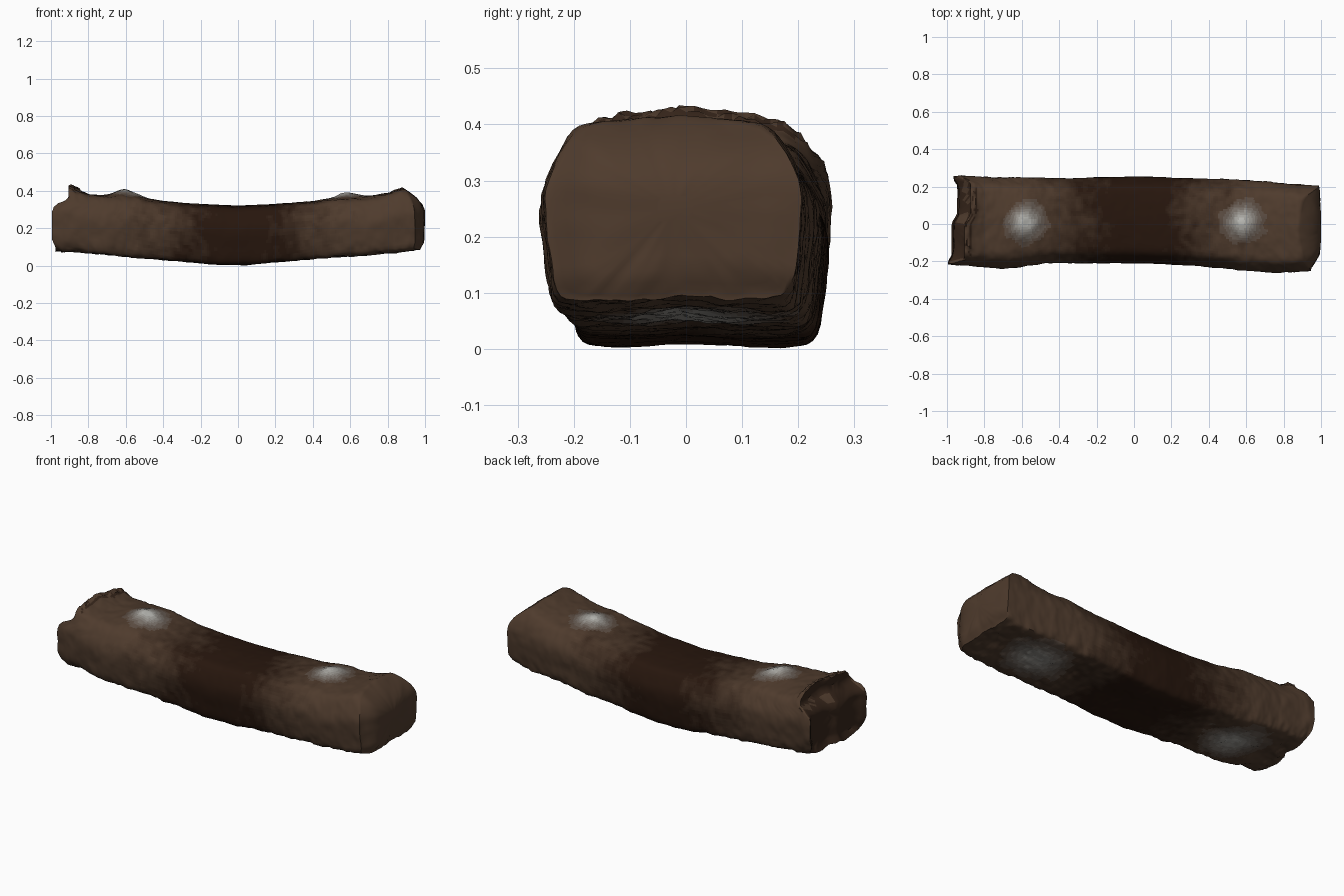
import bpy, bmesh, math
from mathutils import Vector, noise

if "Cube" in bpy.data.objects:
    bpy.data.objects.remove(bpy.data.objects["Cube"])

N = 96  # points around a section


def lerp_table(table, x):
    if x <= table[0][0]:
        return table[0][1]
    for (a, va), (b, vb) in zip(table, table[1:]):
        if x <= b:
            t = (x - a) / (b - a)
            return va + (vb - va) * t
    return table[-1][1]


def smooth(a, b, x):
    t = min(1, max(0, (x - a) / (b - a)))
    return t * t * (3 - 2 * t)


# Long profiles: underside, crown and both side walls
BOTTOM = [(-1, .085), (-.93, .08), (-.5, .04), (-.1, .005), (.05, .005), (.5, .045), (.85, .07), (1, .095)]
TOP = [(-1, .41), (-.9, .425), (-.8, .385), (-.7, .375), (-.55, .375), (-.4, .345), (-.2, .33), (0, .32),
       (.2, .33), (.4, .345), (.55, .365), (.7, .37), (.8, .39), (.87, .415), (1, .405)]
FRONT = [(-1, -.215), (-.7, -.24), (-.45, -.21), (0, -.21), (.3, -.22), (.6, -.25), (.8, -.26), (1, -.245)]
BACK = [(-1, .255), (-.7, .25), (-.3, .245), (0, .255), (.3, .245), (.6, .235), (.9, .21), (1, .205)]

# Half cross-section: flat floor, bulging wall, rounded shoulder, low crown
HALF = [(0, .015), (.45, .0), (.75, 0), (.88, .03), (.935, .12), (.97, .3), (1, .52), (.97, .68),
        (.84, .86), (.7, .95), (.4, .985), (0, 1)]


def ring_profile():
    pts = HALF + [(-u, v) for u, v in HALF[-2:0:-1]]
    k, lens = len(pts), [0]
    for i in range(k):
        a, b = pts[i], pts[(i + 1) % k]
        lens.append(lens[-1] + math.hypot(b[0] - a[0], b[1] - a[1]))
    out = []
    for j in range(N):
        d = lens[-1] * j / N
        i = max(q for q in range(k) if lens[q] <= d)
        t = (d - lens[i]) / (lens[i + 1] - lens[i])
        p = [Vector(pts[(i + o) % k]) for o in (-1, 0, 1, 2)]
        out.append(.5 * (2 * p[1] + (p[2] - p[0]) * t + (2 * p[0] - 5 * p[1] + 4 * p[2] - p[3]) * t * t
                         + (3 * p[1] - p[0] - 3 * p[2] + p[3]) * t ** 3))
    return out


def surface_point(x, u, v, s):
    """Point of the slab; s < 1 shrinks the section to close the end caps."""
    u, v = u * s, .5 + (v - .5) * s
    # slanted, uneven ends
    px = x
    if x > 0:
        e = smooth(.45, .99, x)
        px -= e * (.11 * max(0, (v - .5) * 2) ** 3 + .045 * smooth(-.6, -1, u) + .015 * smooth(.15, 0, v))
        px += .012 * (1 - s) * (x > .9)
    else:
        e = smooth(.45, .99, -x)
        px += e * (.09 * smooth(.62, .85, v) + .03 * smooth(-.1, .2, u) + .02 * smooth(.2, 0, v))
        if x < -.97:
            px += .03 * smooth(1, .75, s) * smooth(.95, .6, v)
    lo, hi = lerp_table(BOTTOM, px), lerp_table(TOP, px)
    f, b = lerp_table(FRONT, px), lerp_table(BACK, px)
    y = (f + b) / 2 + u * (b - f) / 2
    z = lo + v * (hi - lo)
    # crusty mounds on the crown
    if v > .8 and s > .9:
        for cx, h in ((-.61, .032), (.58, .025)):
            z += h * math.exp(-((px - cx) / .07) ** 2 - ((y - .01) / .09) ** 2)
    # bumpy surface, rougher near the lower edge and the torn end
    p = Vector((px, y, z))
    amp = .008 + .007 * smooth(.25, .05, v) + .005 * smooth(.85, .98, -x) * s
    amp *= .4 + .6 * smooth(.1, .6, abs(x))
    n = noise.noise(p * 9) * .6 + noise.noise(p * 22) * .5 + noise.noise(p * 50) * .25
    out = Vector((0, u, (v - .5) * 2)).normalized() if s > .9 else Vector((1, 0, 0))
    p += out * n * amp
    # ragged crust on the torn rim
    if s > .97 and x < -.965 and v > .4:
        p.z += .02 * abs(noise.noise(p * 60))
    p.z = max(0, p.z)
    p.x = max(-1, min(1, p.x))
    return p


def material(name, rgb):
    m = bpy.data.materials.new(name)
    m.diffuse_color = (*rgb, 1)
    m.use_nodes = True
    m.node_tree.nodes["Principled BSDF"].inputs["Base Color"].default_value = m.diffuse_color
    return m


profile = ring_profile()
stations = [(-.995, s) for s in (.15, .35, .55, .72, .85, .95)]
stations += [(-.995 + 1.985 * i / 220, 1) for i in range(221)]
stations += [(.99, s) for s in (.975, .94, .85, .72, .55, .35, .15)]

bm = bmesh.new()
rings = [[bm.verts.new(surface_point(x, p.x, p.y, s)) for p in profile] for x, s in stations]
for a, b in zip(rings, rings[1:]):
    for j in range(N):
        k = (j + 1) % N
        bm.faces.new((a[j], a[k], b[k], b[j]))
bm.faces.new(rings[0])
bm.faces.new(rings[-1])
bmesh.ops.recalc_face_normals(bm, faces=bm.faces)
bm.normal_update()

# Browning: scorched in the middle, tan toward the ends, pale spots above and below
scorched, tan, pale = Vector((.02, .008, .004)), Vector((.078, .044, .026)), Vector((.5, .5, .47))
STEPS, PALES = 14, 8
mats = [material("brown_%d" % i, scorched.lerp(tan, i / (STEPS - 1))) for i in range(STEPS)]
mats += [material("pale_%d" % i, tan.lerp(pale, (i / PALES) ** 2)) for i in range(1, PALES + 1)]
for f in bm.faces:
    c = f.calc_center_median()
    n = noise.noise(c * 7) * .14 + noise.noise(c * 25) * .12
    t = smooth(.12, .65, abs(c.x) + n)
    if abs(f.normal.x) > .6:
        t = 1 if c.x > 0 else .35
    f.material_index = min(STEPS - 1, max(0, int(t * STEPS)))
    spot = 0
    if abs(f.normal.z) > .6 and abs(f.normal.x) < .6:
        up = f.normal.z > 0
        w, depth, centre = (.085, .09, .58) if up else (.14, .14, .64)
        r = math.hypot((abs(c.x) - centre) / w, (c.y - .01) / depth)
        spot = math.exp(-r * r) * (.95 if up else .8) + n * .7
    if spot > .15:
        f.material_index = STEPS + min(PALES - 1, int(spot * PALES))

mesh = bpy.data.meshes.new("curved_slab")
bm.to_mesh(mesh)
bm.free()
for m in mats:
    mesh.materials.append(m)
slab = bpy.data.objects.new("curved_slab", mesh)
bpy.context.collection.objects.link(slab)
bpy.context.view_layer.objects.active = slab
slab.select_set(True)
bpy.ops.object.shade_smooth_by_angle(angle=math.radians(50))
